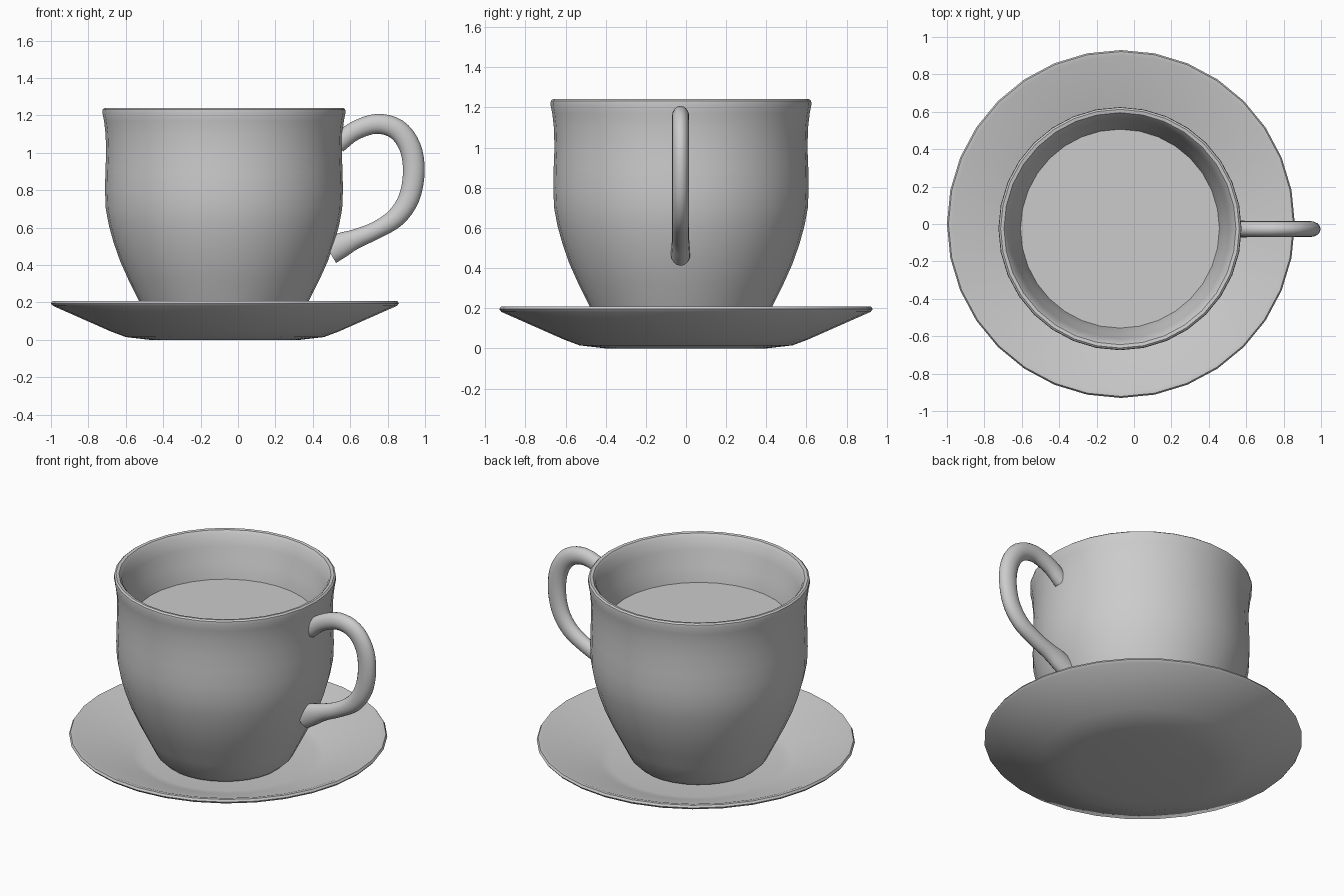
import bpy, bmesh, math
from mathutils import Vector

if "Cube" in bpy.data.objects:
    bpy.data.objects.remove(bpy.data.objects["Cube"])

SEG = 32


def finish(name, bm, angle=35):
    bmesh.ops.recalc_face_normals(bm, faces=bm.faces)
    me = bpy.data.meshes.new(name)
    bm.to_mesh(me)
    bm.free()
    ob = bpy.data.objects.new(name, me)
    bpy.context.collection.objects.link(ob)
    bpy.ops.object.select_all(action='DESELECT')
    ob.select_set(True)
    bpy.context.view_layer.objects.active = ob
    bpy.ops.object.shade_smooth_by_angle(angle=math.radians(angle))
    return ob


def bridge(bm, rings):
    for a, b in zip(rings, rings[1:]):
        n = len(a)
        for i in range(n):
            j = (i + 1) % n
            bm.faces.new((a[i], a[j], b[j], b[i]))


def lathe(name, profile, cx, cy):
    """Spin (radius, z) points into a solid, closing both ends with flat caps."""
    bm = bmesh.new()
    rings = []
    for r, z in profile:
        rings.append([bm.verts.new((cx + r * math.cos(2 * math.pi * i / SEG),
                                    cy + r * math.sin(2 * math.pi * i / SEG), z))
                      for i in range(SEG)])
    bridge(bm, rings)
    bm.faces.new(rings[0])
    if len(rings) > 1:
        bm.faces.new(rings[-1])
    return finish(name, bm)


def catmull(pts, steps):
    """Smooth curve through the control points."""
    p = [Vector(q) for q in pts]
    p = [2 * p[0] - p[1]] + p + [2 * p[-1] - p[-2]]
    out = []
    for i in range(1, len(p) - 2):
        a, b, c, d = p[i - 1:i + 3]
        for k in range(steps):
            t = k / steps
            out.append(0.5 * (2 * b + (c - a) * t + (2 * a - 5 * b + 4 * c - d) * t ** 2
                              + (3 * b - a - 3 * c + d) * t ** 3))
    return out + [p[-2]]


# Saucer: flat foot, flared wall, thin rim, shallow well
lathe("saucer", [(0.40, 0.0), (0.53, 0.015), (0.61, 0.045), (0.92, 0.182), (0.93, 0.195),
                 (0.922, 0.208), (0.90, 0.207), (0.56, 0.075), (0.50, 0.065)], -0.07, 0.0)

# Cup: rounded base, belly, flared lip, inner wall and floor
lathe("cup", [(0.33, 0.062), (0.37, 0.075), (0.405, 0.11), (0.46, 0.22), (0.51, 0.32),
              (0.555, 0.42), (0.59, 0.52), (0.615, 0.61), (0.632, 0.70), (0.636, 0.80),
              (0.634, 0.90), (0.63, 1.00), (0.633, 1.10), (0.641, 1.17), (0.65, 1.215),
              (0.648, 1.233), (0.638, 1.241), (0.62, 1.238), (0.606, 1.22), (0.585, 1.15),
              (0.56, 1.05), (0.53, 0.955), (0.52, 0.80), (0.48, 0.50), (0.36, 0.20)],
      -0.075, -0.025)

# Drink surface inside the cup
lathe("drink", [(0.535, 0.96)], -0.075, -0.025)

# Handle: oval section swept along a loop; columns are x, z, in-plane half, y half
path = [(0.53, 1.045, 0.050), (0.62, 1.115, 0.050), (0.74, 1.155, 0.053),
        (0.85, 1.125, 0.056), (0.92, 1.03, 0.058), (0.94, 0.90, 0.058),
        (0.915, 0.76, 0.056), (0.845, 0.655, 0.052), (0.74, 0.587, 0.047),
        (0.63, 0.54, 0.052), (0.56, 0.51, 0.065), (0.49, 0.47, 0.068)]
pts = catmull(path, 4)
bm = bmesh.new()
rings = []
for i, p in enumerate(pts):
    t = pts[min(i + 1, len(pts) - 1)] - pts[max(i - 1, 0)]
    tx, tz = Vector((t.x, t.y)).normalized()
    half_y = 0.043 + max(0, i / len(pts) - 0.8) * 0.03
    rings.append([bm.verts.new((p.x - tz * p.z * math.cos(a), -0.027 + half_y * math.sin(a),
                                p.y + tx * p.z * math.cos(a)))
                  for a in [2 * math.pi * k / 16 for k in range(16)]])
bridge(bm, rings)
bm.faces.new(rings[0])
bm.faces.new(rings[-1])
finish("handle", bm, 45)
